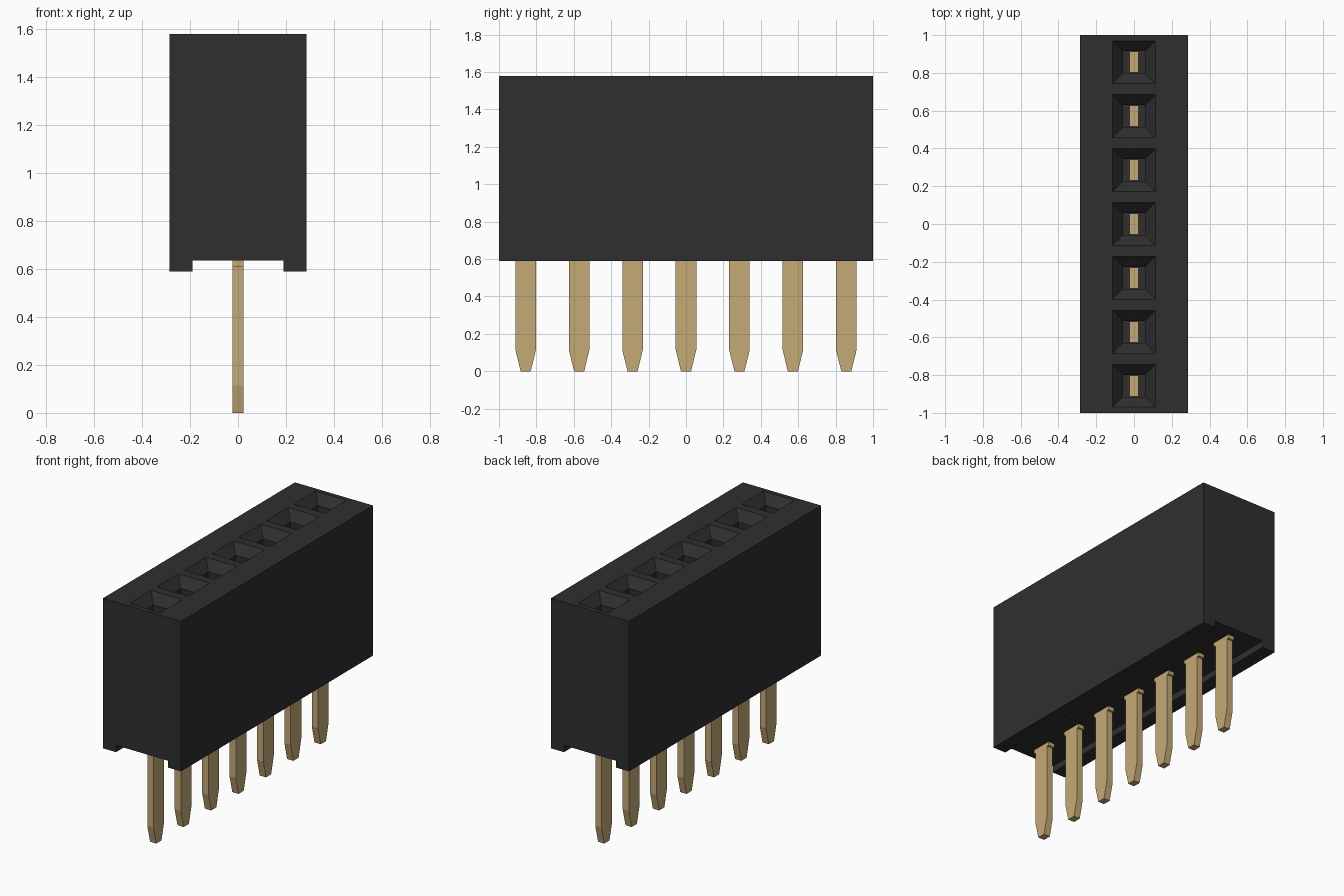
import bpy
import bmesh

if "Cube" in bpy.data.objects:
    bpy.data.objects.remove(bpy.data.objects["Cube"], do_unlink=True)

COUNT = 7
PITCH = 2 / COUNT
HALF_X, BOTTOM, TOP = 0.285, 0.59, 1.58
RECESS_X, RECESS_Z = 0.19, 0.635


def make_material(name, rgb):
    mat = bpy.data.materials.new(name)
    color = (*rgb, 1)
    mat.diffuse_color = color
    mat.use_nodes = True
    bsdf = mat.node_tree.nodes["Principled BSDF"]
    bsdf.inputs["Base Color"].default_value = color
    bsdf.inputs["Roughness"].default_value = 0.6
    return mat


def finish(bm, name, mat):
    bmesh.ops.remove_doubles(bm, verts=bm.verts, dist=1e-4)
    bmesh.ops.recalc_face_normals(bm, faces=bm.faces)
    mesh = bpy.data.meshes.new(name)
    bm.to_mesh(mesh)
    bm.free()
    mesh.materials.append(mat)
    obj = bpy.data.objects.new(name, mesh)
    bpy.context.collection.objects.link(obj)
    return obj


def ring(bm, hx, hy, y, z):
    return [bm.verts.new((sx * hx, y + sy * hy, z))
            for sx, sy in ((-1, -1), (1, -1), (1, 1), (-1, 1))]


def bridge(bm, a, b):
    for i in range(len(a)):
        j = (i + 1) % len(a)
        bm.faces.new((a[i], a[j], b[j], b[i]))


black = make_material("black plastic", (0.028, 0.028, 0.028))
gold = make_material("gold metal", (0.56, 0.40, 0.18))
centres = [(i - (COUNT - 1) / 2) * PITCH for i in range(COUNT)]

# Housing: one cell per socket, with a funnel and a square shaft
bm = bmesh.new()
profile = [(HALF_X, TOP), (HALF_X, BOTTOM), (RECESS_X, BOTTOM), (RECESS_X, RECESS_Z),
           (-RECESS_X, RECESS_Z), (-RECESS_X, BOTTOM), (-HALF_X, BOTTOM), (-HALF_X, TOP)]
for y in centres:
    rings = [ring(bm, HALF_X, PITCH / 2, y, TOP),
             ring(bm, 0.113, 0.113, y, TOP),
             ring(bm, 0.058, 0.058, y, TOP - 0.06),
             ring(bm, 0.058, 0.058, y, 0.72)]
    for a, b in zip(rings, rings[1:]):
        bridge(bm, a, b)
    bm.faces.new(rings[-1])
    # Outer walls and recessed underside of this cell
    near, far = [[bm.verts.new((x, y + s * PITCH / 2, z)) for x, z in profile]
                 for s in (-1, 1)]
    for i in range(len(profile) - 1):
        bm.faces.new((near[i], near[i + 1], far[i + 1], far[i]))
# End walls
for y in (-1, 1):
    bm.faces.new([bm.verts.new((x, y, z)) for x, z in profile])
finish(bm, "housing", black)

# Pins: flat blades with a tapered tip and a small shoulder under the housing
half_outline = [(0.027, 0), (0.055, 0.115), (0.055, 0.61), (0.07, 0.61),
                (0.07, 0.66), (0.055, 0.66), (0.055, 1.35)]
outline = half_outline + [(-w, z) for w, z in reversed(half_outline)]
for n, y in enumerate(centres, 1):
    bm = bmesh.new()
    sides = [[bm.verts.new((x, y + w, z)) for w, z in outline] for x in (-0.023, 0.023)]
    bridge(bm, *sides)
    for side in sides:
        bm.faces.new(side)
    finish(bm, f"pin_{n}", gold)
